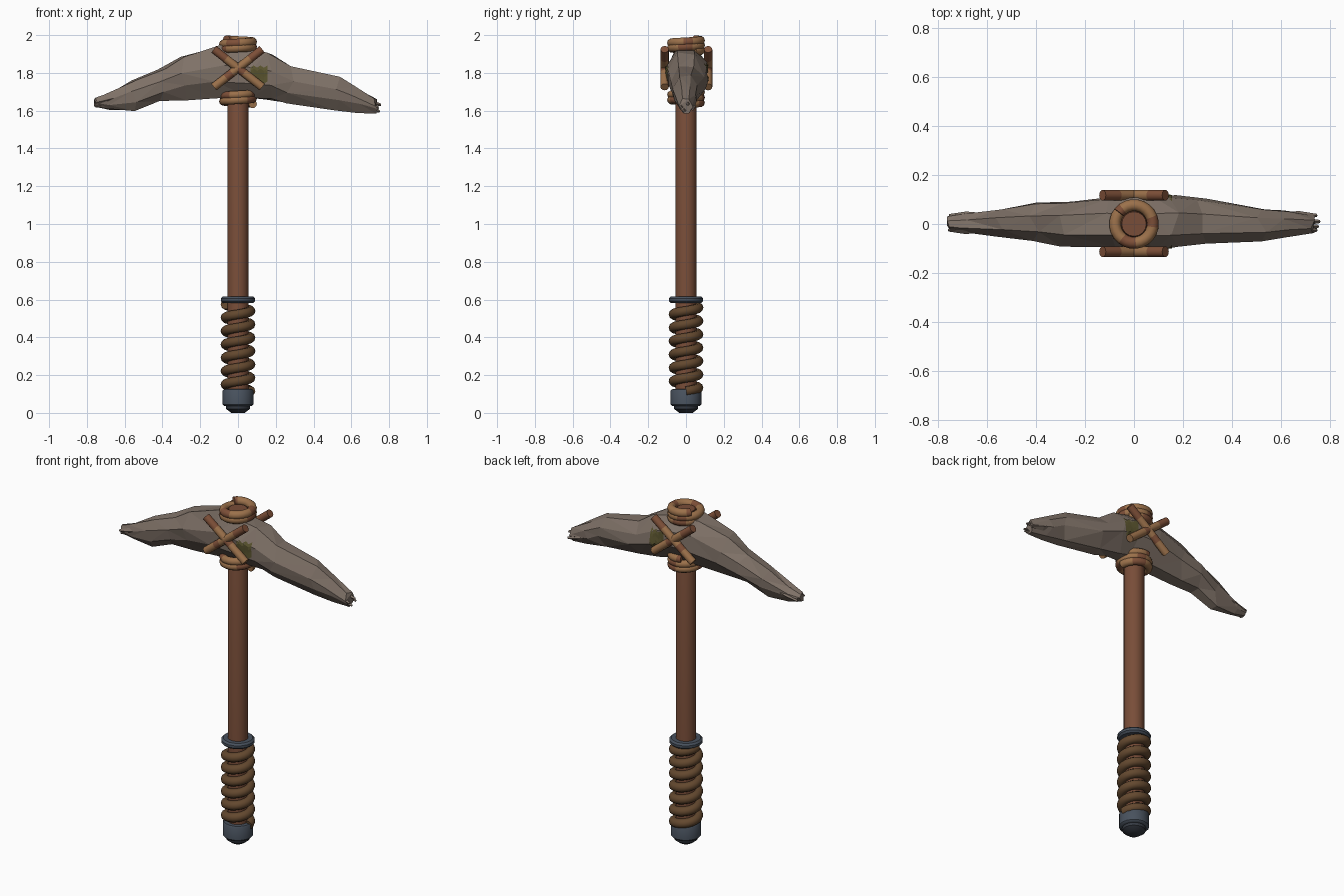
import bpy, bmesh, math, random
from mathutils import Vector

random.seed(4)
cube = bpy.data.objects.get("Cube")
if cube:
    bpy.data.objects.remove(cube)


def material(name, r, g, b):
    m = bpy.data.materials.new(name)
    m.use_nodes = True
    m.diffuse_color = (r, g, b, 1)
    bsdf = next(n for n in m.node_tree.nodes if n.type == 'BSDF_PRINCIPLED')
    bsdf.inputs["Base Color"].default_value = (r, g, b, 1)
    bsdf.inputs["Roughness"].default_value = 0.8
    return m


WOOD = material("handle wood", 0.19, 0.075, 0.04)
STONE = material("stone", 0.21, 0.165, 0.135)
MOSS = material("moss", 0.11, 0.095, 0.03)
TAN = material("tan rope", 0.33, 0.165, 0.07)
RUST = material("reddish rope", 0.21, 0.08, 0.04)
GRIP = material("grip cord", 0.125, 0.065, 0.028)
METAL = material("blue grey metal", 0.065, 0.083, 0.11)
DARK = material("dark metal", 0.035, 0.042, 0.055)


def finish(name, bm, mats, smooth=True):
    bmesh.ops.recalc_face_normals(bm, faces=bm.faces)
    mesh = bpy.data.meshes.new(name)
    bm.to_mesh(mesh)
    bm.free()
    ob = bpy.data.objects.new(name, mesh)
    bpy.context.collection.objects.link(ob)
    for m in mats:
        mesh.materials.append(m)
    if smooth:
        bpy.ops.object.select_all(action='DESELECT')
        ob.select_set(True)
        bpy.context.view_layer.objects.active = ob
        bpy.ops.object.shade_smooth_by_angle(angle=math.radians(40))
    return ob


def loft(rings, rule=lambda i: 0):
    """Skin a list of equal closed rings and cap both ends."""
    bm = bmesh.new()
    rows = [[bm.verts.new(p) for p in ring] for ring in rings]
    n = len(rows[0])
    for i, (a, b) in enumerate(zip(rows, rows[1:])):
        for j in range(n):
            k = (j + 1) % n
            bm.faces.new((a[j], a[k], b[k], b[j])).material_index = rule(i)
    bm.faces.new(rows[0]).material_index = rule(0)
    bm.faces.new(rows[-1]).material_index = rule(len(rows) - 2)
    return bm


def lathe(name, profile, mats, rule=lambda i: 0, sides=16):
    angles = [2 * math.pi * k / sides for k in range(sides)]
    rings = [[(r * math.cos(a), r * math.sin(a), z) for a in angles] for r, z in profile]
    return finish(name, loft(rings, rule), mats)


def tube(name, path, normals, radius, mats, rule=lambda i: 0, sides=10):
    rings = []
    for i, p in enumerate(path):
        t = (path[min(i + 1, len(path) - 1)] - path[max(i - 1, 0)]).normalized()
        n = normals[i]
        b = t.cross(n).normalized()
        rings.append([p + radius * (n * math.cos(a) + b * math.sin(a))
                      for a in (2 * math.pi * k / sides for k in range(sides))])
    return finish(name, loft(rings, rule), mats)


def coil(name, z0, z1, turns, radius, thick, start, mats, rule=lambda i: 0):
    steps = int(turns * 24)
    path, normals = [], []
    for i in range(steps + 1):
        a = start + 2 * math.pi * turns * i / steps
        n = Vector((math.cos(a), math.sin(a), 0))
        normals.append(n)
        path.append(n * radius + Vector((0, 0, z0 + (z1 - z0) * i / steps)))
    return tube(name, path, normals, thick, mats, rule)


# Handle, collar and pommel
lathe("handle", [(0.055, 0.08), (0.055, 1.95), (0.05, 1.965)], [WOOD])
lathe("grip_collar", [(0.06, 0.582), (0.08, 0.582), (0.09, 0.592), (0.09, 0.606),
                      (0.08, 0.616), (0.06, 0.616)], [METAL])
lathe("pommel", [(0.035, 0.0), (0.062, 0.02), (0.064, 0.036), (0.075, 0.038),
                 (0.081, 0.045), (0.081, 0.118), (0.076, 0.125), (0.05, 0.126)],
      [METAL, DARK], lambda i: 1 if i < 2 else 0)

# Wound grip
coil("grip_cord", 0.115, 0.575, 6.5, 0.066, 0.026, 0, [GRIP])


# Rope bindings above and below the head, with worn reddish stretches
def patches(i):
    return 1 if i % 17 in (3, 4, 5, 11, 12) else 0


coil("upper_binding", 1.915, 1.975, 2.3, 0.077, 0.024, 0.6, [TAN, RUST], patches)
coil("lower_binding", 1.635, 1.7, 2.3, 0.078, 0.022, 0, [TAN, RUST], patches)

# Crossed lashings on the front and back
for side, y in (("front", -0.113), ("back", 0.117)):
    for lean, s in (("rising", 1), ("falling", -1)):
        ends = Vector((-0.128, y, 1.825 - 0.1 * s)), Vector((0.128, y, 1.825 + 0.1 * s))
        path = [ends[0].lerp(ends[1], k / 8) for k in range(9)]
        tube(f"{side}_{lean}_lashing", path, [Vector((0, 1, 0))] * 9, 0.022, [TAN, RUST],
             lambda i, s=s: 1 if i in ((2, 6, 7) if s > 0 else (0, 1, 4)) else 0, 12)

# Chipped stone head: stations are x, top, bottom, back, front
stations = [
    (-0.755, 1.665, 1.625, 0.035, -0.025), (-0.70, 1.69, 1.605, 0.045, -0.035),
    (-0.54, 1.765, 1.60, 0.065, -0.055), (-0.41, 1.825, 1.65, 0.085, -0.075),
    (-0.28, 1.885, 1.66, 0.095, -0.095), (-0.10, 1.945, 1.67, 0.115, -0.10),
    (0.06, 1.93, 1.67, 0.115, -0.105), (0.16, 1.905, 1.66, 0.115, -0.10),
    (0.28, 1.84, 1.635, 0.105, -0.085), (0.52, 1.785, 1.605, 0.065, -0.075),
    (0.62, 1.73, 1.59, 0.055, -0.055), (0.73, 1.66, 1.585, 0.04, -0.04)]
section = [(0.4, 0.97), (0.95, 0.4), (1, -0.2), (0.4, -0.95),
           (-0.3, -1), (-0.9, -0.4), (-1, 0.2), (-0.45, 1)]
rings = []
for x, top, bottom, back, front in stations:
    ring = []
    for u, v in section:
        dx = random.uniform(-0.025, 0.025)
        y = u * (back if u > 0 else -front)
        z = (top + bottom) / 2 + v * (top - bottom) / 2
        ring.append((x + dx * (0.4 if abs(x) > 0.7 else 1), y * random.uniform(0.9, 1.03),
                     z + random.uniform(-0.006, 0.006)))
    rings.append(ring)
bm = loft(rings)
bmesh.ops.triangulate(bm, faces=bm.faces, quad_method='SHORT_EDGE')
finish("stone_head", bm, [STONE], smooth=False)


# Splintered slivers at both tips
def sliver(name, base, tip, width):
    base, tip = Vector(base), Vector(tip)
    t = (tip - base).normalized()
    b = t.cross(Vector((0, 1, 0)))
    frame = [b, Vector((0, 1, 0)), -b, Vector((0, -1, 0))]
    rings = [[base + f * width * 0.4 for f in frame],
             [base.lerp(tip, 0.6) + f * width for f in frame],
             [tip + f * width * 0.35 for f in frame]]
    finish(name, loft(rings), [STONE], smooth=False)


for k, (y, z) in enumerate([(0.035, 1.61), (-0.01, 1.6), (0.01, 1.635), (-0.025, 1.62)]):
    sliver(f"right_sliver_{k}", (0.56, y, z + 0.05), (0.745 + 0.006 * (k % 3), y, z - 0.005), 0.018)
    sliver(f"left_sliver_{k}", (-0.58, y, z + 0.065), (-0.752 - 0.004 * (k % 2), y, z + 0.022), 0.016)

# Moss plates hugging the head beside the lashings
head = bpy.data.objects["stone_head"]
bpy.context.view_layer.update()


def moss(name, x, z, w, h, side):
    bm = bmesh.new()
    grid = {}
    for i in range(6):
        for j in range(6):
            p = Vector((x + w * (i / 5 - 0.5), side, z + h * (j / 5 - 0.5) + 0.012 * (i % 2)))
            hit, loc, nor, _ = head.ray_cast(p, Vector((0, -side, 0)))
            if hit:
                grid[i, j] = bm.verts.new(loc + Vector((0, side * 0.004, 0)))
    for i in range(5):
        for j in range(5):
            keys = [(i, j), (i + 1, j), (i + 1, j + 1), (i, j + 1)]
            if all(k in grid for k in keys):
                bm.faces.new([grid[k] for k in keys])
    finish(name, bm, [MOSS], smooth=False)


moss("front_moss", 0.11, 1.785, 0.09, 0.085, -1)
moss("back_moss", 0.11, 1.79, 0.09, 0.1, 1)
